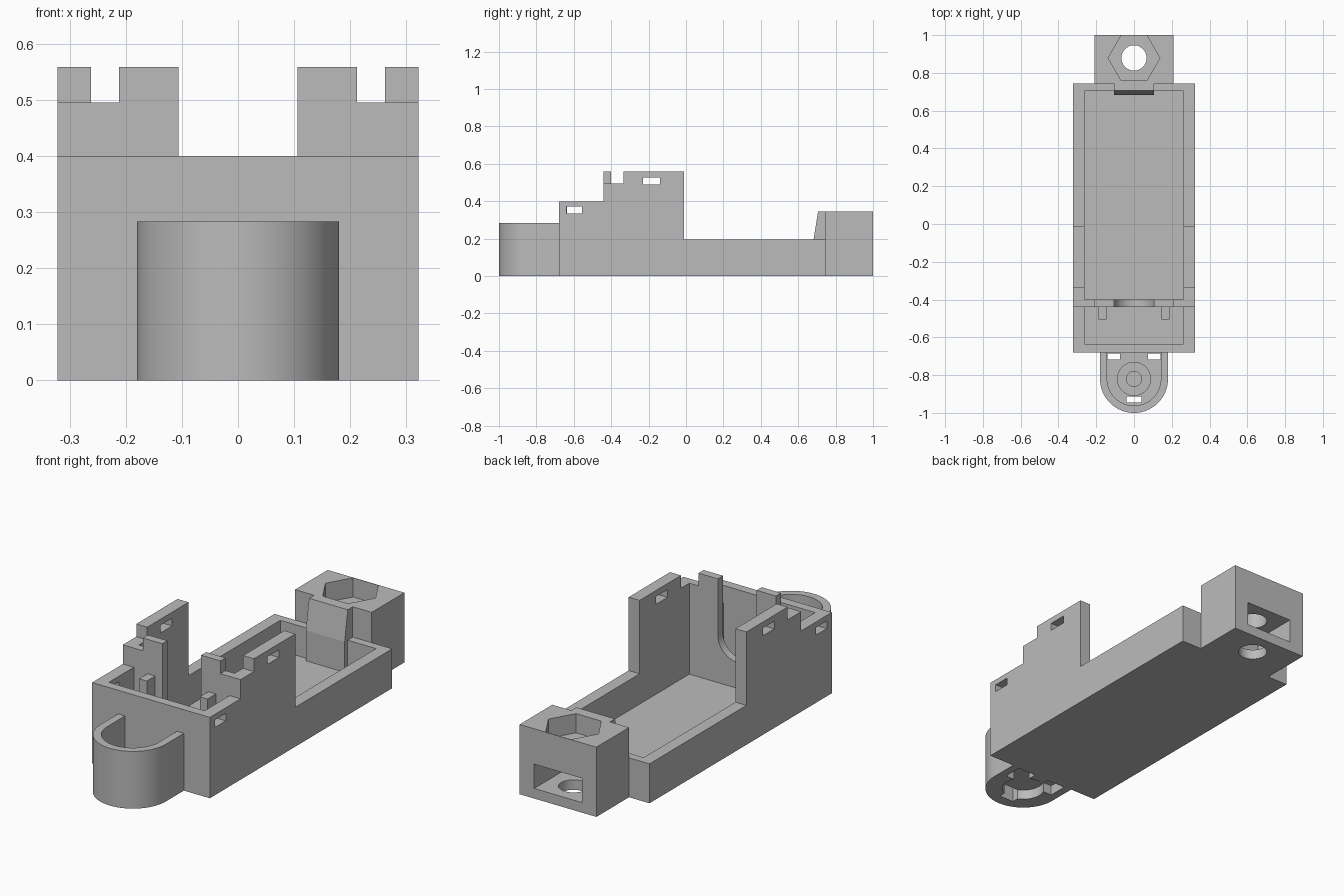
import bpy, bmesh, math
from mathutils import Matrix

cube = bpy.data.objects.get("Cube")
if cube:
    bpy.data.objects.remove(cube, do_unlink=True)

grey = bpy.data.materials.new("plain_grey")
grey.use_nodes = True
COLOUR = (0.5, 0.5, 0.5, 1)
grey.diffuse_color = COLOUR
grey.node_tree.nodes["Principled BSDF"].inputs["Base Color"].default_value = COLOUR


def prism(name, outline, axis, lo, hi):
    """Extrude a 2D outline along x (yz outline), y (xz outline) or z (xy outline)."""
    place = {"x": lambda a, b, t: (t, a, b),
             "y": lambda a, b, t: (a, t, b),
             "z": lambda a, b, t: (a, b, t)}[axis]
    bm = bmesh.new()
    low = [bm.verts.new(place(a, b, lo)) for a, b in outline]
    high = [bm.verts.new(place(a, b, hi)) for a, b in outline]
    bm.faces.new(low)
    bm.faces.new(high)
    for i in range(len(low)):
        j = (i + 1) % len(low)
        bm.faces.new((low[i], low[j], high[j], high[i]))
    bmesh.ops.recalc_face_normals(bm, faces=bm.faces)
    mesh = bpy.data.meshes.new(name)
    bm.to_mesh(mesh)
    bm.free()
    mesh.materials.append(grey)
    obj = bpy.data.objects.new(name, mesh)
    bpy.context.collection.objects.link(obj)
    return obj


def box(name, x, y, z):
    return prism(name, [(x[0], y[0]), (x[1], y[0]), (x[1], y[1]), (x[0], y[1])], "z", *z)


def arc(cx, cy, r, start, end, steps):
    angles = [math.radians(start + (end - start) * i / steps) for i in range(steps + 1)]
    return [(cx + r * math.cos(a), cy + r * math.sin(a)) for a in angles]


def disc(name, cx, cy, r, z, sides=64):
    return prism(name, arc(cx, cy, r, 0, 360, sides)[:-1], "z", *z)


def cut(obj, *cutters):
    """Subtract each cutter in turn, then discard it."""
    for cutter in cutters:
        cutter.hide_render = True
        mod = obj.modifiers.new("cut", "BOOLEAN")
        mod.operation = "DIFFERENCE"
        mod.solver = "EXACT"
        mod.object = cutter
        bpy.context.view_layer.objects.active = obj
        bpy.ops.object.modifier_apply(modifier=mod.name)
        bpy.data.objects.remove(cutter, do_unlink=True)
    return obj


def smooth(obj):
    bpy.ops.object.select_all(action="DESELECT")
    obj.select_set(True)
    bpy.context.view_layer.objects.active = obj
    bpy.ops.object.shade_smooth_by_angle(angle=math.radians(30))


FRONT, BACK = -0.68, 0.745
OUT, INN = 0.322, 0.262

# Tray floor and end walls
box("tray_floor", (-INN, INN), (-0.635, 0.705), (0, 0.045))
box("front_wall", (-INN, INN), (FRONT, -0.635), (0, 0.4))
box("back_wall", (-INN, INN), (0.705, BACK), (0, 0.195))

# Stepped side walls with small windows
steps = [(FRONT, 0), (BACK, 0), (BACK, 0.195), (-0.012, 0.195), (-0.012, 0.558),
         (-0.335, 0.558), (-0.335, 0.495), (-0.44, 0.495), (-0.44, 0.4), (FRONT, 0.4)]
for side, sign in (("left", 1), ("right", -1)):
    lo, hi = sorted((sign * INN, sign * OUT))
    wall = prism(side + "_side_wall", steps, "x", lo, hi)
    cut(wall,
        box("front_window", (lo - 0.1, hi + 0.1), (-0.64, -0.555), (0.335, 0.372)),
        box("upper_window", (lo - 0.1, hi + 0.1), (-0.23, -0.14), (0.49, 0.528)))
    # Small posts in front of the divider
    lo, hi = sorted((sign * 0.145, sign * 0.187))
    box(side + "_post", (lo, hi), (-0.505, -0.44), (0.04, 0.388))

# Divider with a round-bottomed slot and raised tabs
slot = arc(0, 0.28, 0.106, 180, 360, 32)
outline = ([(-INN, 0.04), (INN, 0.04), (INN, 0.495), (0.212, 0.495), (0.212, 0.558), (0.106, 0.558)]
           + slot[::-1] + [(-0.106, 0.558), (-0.212, 0.558), (-0.212, 0.495), (-INN, 0.495)])
smooth(prism("divider", outline, "y", -0.44, -0.4))

# Sloped tab at the back wall
prism("back_tab", [(0.682, 0.04), (BACK, 0.04), (BACK, 0.345), (0.706, 0.345), (0.682, 0.195)],
      "x", -0.106, 0.106)

# Back mount: nut pocket, bolt hole and rear opening
mount = box("back_mount", (-0.21, 0.21), (BACK, 1.0), (0, 0.345))
cut(mount,
    disc("nut_pocket", 0, 0.879, 0.137, (0.25, 0.5), 6),
    disc("bolt_hole", 0, 0.879, 0.067, (-0.1, 0.5)),
    box("rear_opening", (-0.13, 0.13), (0.765, 1.1), (0.05, 0.17)))
smooth(mount)


# Front holder: U-shaped cup
def u_shape(r, back):
    return [(r, back)] + arc(0, -0.82, r, 0, -180, 48) + [(-r, back)]


holder = prism("front_holder", u_shape(0.18, FRONT), "z", 0, 0.283)
cut(holder, prism("cup", u_shape(0.142, FRONT + 0.05), "z", 0.1, 0.5),
    disc("under_recess", 0, -0.82, 0.1, (-0.1, 0.05)),
    box("front_slot", (-0.04, 0.04), (-0.945, -0.912), (-0.1, 0.2)),
    box("front_notch", (-0.04, 0.04), (-0.945, -0.82), (-0.1, 0.05)))
for sign in (1, -1):
    x = sorted((sign * 0.075, sign * 0.14))
    cut(holder, box("side_slot", x, (-0.717, -0.685), (-0.1, 0.2)),
        box("side_notch", sorted((sign * 0.04, sign * 0.14)), (-0.78, -0.685), (-0.1, 0.05)))
smooth(holder)

# Seat ring on the cup floor
seat = disc("seat_ring", 0, -0.82, 0.09, (0.095, 0.115))
cut(seat, disc("seat_hole", 0, -0.82, 0.04, (0.105, 0.2)))
smooth(seat)
